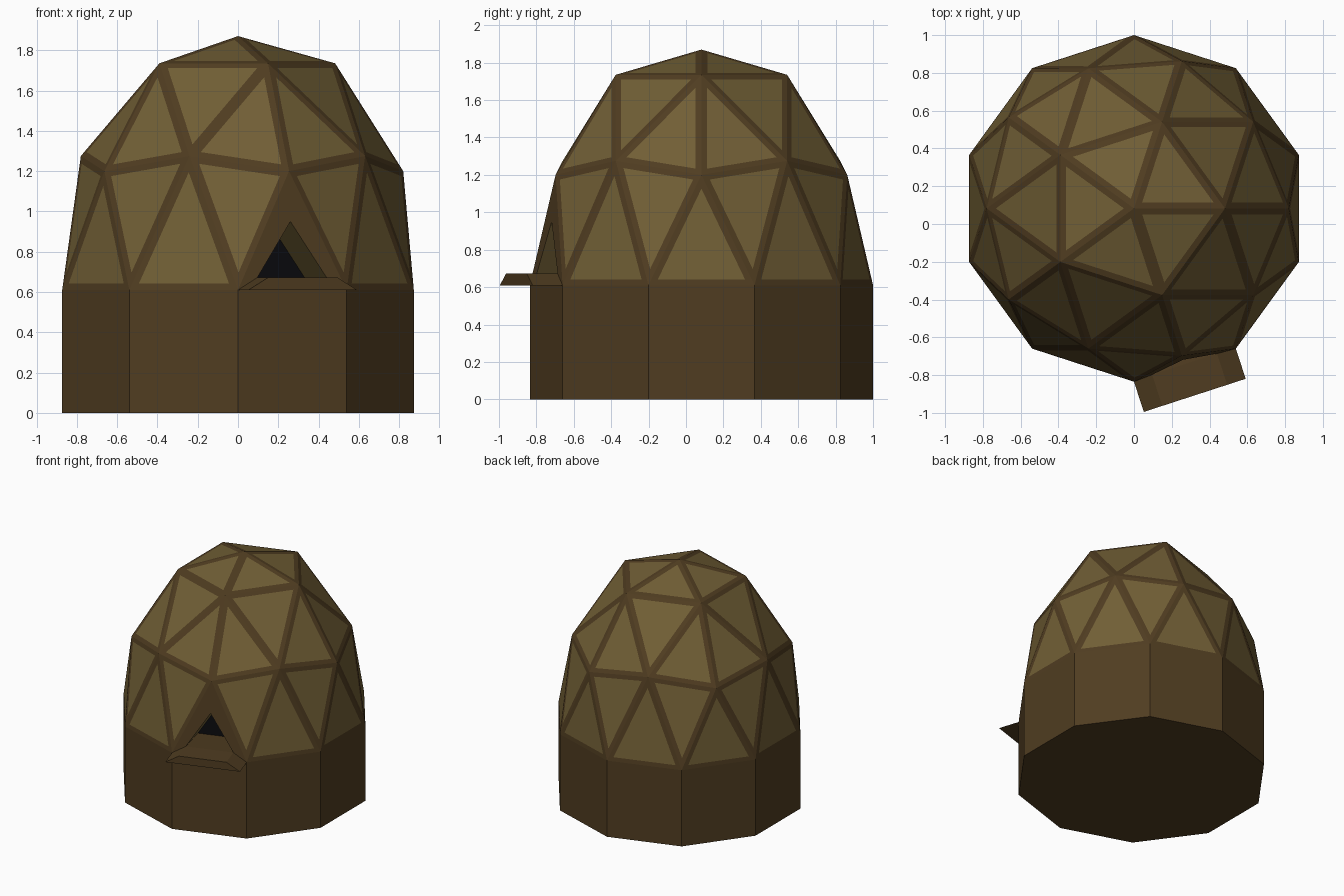
import bpy, bmesh
from math import cos, sin, radians
from mathutils import Vector

if "Cube" in bpy.data.objects:
    bpy.data.objects.remove(bpy.data.objects["Cube"])

CY, R = 0.0825, 0.9175      # centre offset and radius of the footprint
Z_BASE = 0.61


def material(name, rgb):
    m = bpy.data.materials.new(name)
    m.diffuse_color = (*rgb, 1)
    m.use_nodes = True
    m.node_tree.nodes["Principled BSDF"].inputs["Base Color"].default_value = m.diffuse_color
    return m


BROWN = material("dark_wood", (0.080, 0.046, 0.015))
OLIVE = material("olive_panel", (0.165, 0.114, 0.036))
BLACK = material("black", (0.003, 0.003, 0.004))


def ring(r, z, start, n):
    return [Vector((r * cos(radians(start + 360 / n * k)),
                    CY + r * sin(radians(start + 360 / n * k)), z)) for k in range(n)]


def make(name, faces, mats, inset=0):
    """Object from (corner points, material index) faces, optionally with inset panels."""
    bm = bmesh.new()
    for pts, mi in faces:
        bm.faces.new([bm.verts.new(p) for p in pts]).material_index = mi
    bmesh.ops.remove_doubles(bm, verts=bm.verts, dist=1e-4)
    bmesh.ops.recalc_face_normals(bm, faces=bm.faces)
    if inset:
        panels = list(bm.faces)
        bmesh.ops.inset_individual(bm, faces=panels, thickness=inset, use_even_offset=True)
        for f in panels:
            f.material_index = 1
    me = bpy.data.meshes.new(name)
    bm.to_mesh(me)
    bm.free()
    for m in mats:
        me.materials.append(m)
    ob = bpy.data.objects.new(name, me)
    bpy.context.collection.objects.link(ob)
    return ob


# Ten-sided base wall with a floor
low, foot = ring(R, 0, 18, 10), ring(R, Z_BASE, 18, 10)
wall = [([low[i], low[(i + 1) % 10], foot[(i + 1) % 10], foot[i]], 0) for i in range(10)]
make("base_wall", wall + [(low[::-1], 0)], [BROWN])

# Geodesic dome: apex, upper ring of five, and a staggered middle ring of ten
apex = Vector((0, CY, 1.87))
upper = ring(0.482, 1.735, 0, 5)
mid_low = ring(0.82, 1.20, 0, 5)
mid_high = ring(0.78, 1.275, 36, 5)
DOOR = 4
tris = []
for k in range(5):
    n = (k + 1) % 5
    f0, f1, fp = foot[2 * k], foot[(2 * k + 1) % 10], foot[2 * k - 1]
    tris += [(apex, upper[k], upper[n]),
             (upper[k], mid_high[k], upper[n]),
             (upper[k], mid_low[k], mid_high[k]),
             (upper[n], mid_high[k], mid_low[n]),
             (mid_low[k], f0, mid_high[k]),
             (mid_high[k], f0, f1),
             (mid_high[k], f1, mid_low[n])]
    if k != DOOR:
        tris.append((mid_low[k], fp, f0))
make("dome", [(t, 0) for t in tris], [BROWN, OLIVE], inset=0.032)

# Doorway: brown surround, sunken tunnel and black back
a, b, top = foot[2 * DOOR - 1], foot[2 * DOOR], mid_low[DOOR]
along = (b - a).normalized()
normal = along.cross(top - a).normalized()
if normal.y > 0:
    normal = -normal
mid = (a + b) / 2
up = (top - mid) / (top.z - Z_BASE)
outer = [a, b, top]
inner = [a + along * 0.103 + up * 0.062, b - along * 0.103 + up * 0.062, mid + up * 0.34]
back = [p - normal * 0.3 for p in inner]
door = [(back, 2)]
for i in range(3):
    j = (i + 1) % 3
    door.append(([outer[i], outer[j], inner[j], inner[i]], 0))
    door.append(([inner[i], inner[j], back[j], back[i]], 0 if i == 0 else 1))
make("doorway", door, [BROWN, OLIVE, BLACK])

# Landing ledge pushed out from the bottom strip of the doorway
out = Vector((along.y, -along.x, 0)) * 0.168
near = [a, b, inner[1], inner[0]]
far = [p + out for p in near]
for p, q in ((2, 1), (3, 0)):
    far[p] = far[q] + along * (0.103 if q == 0 else -0.103) + Vector((0, 0, 0.062))
ledge = [(near[::-1], 0), (far, 0)]
ledge += [([near[i], near[(i + 1) % 4], far[(i + 1) % 4], far[i]], 0) for i in range(4)]
make("landing_ledge", ledge, [BROWN])
